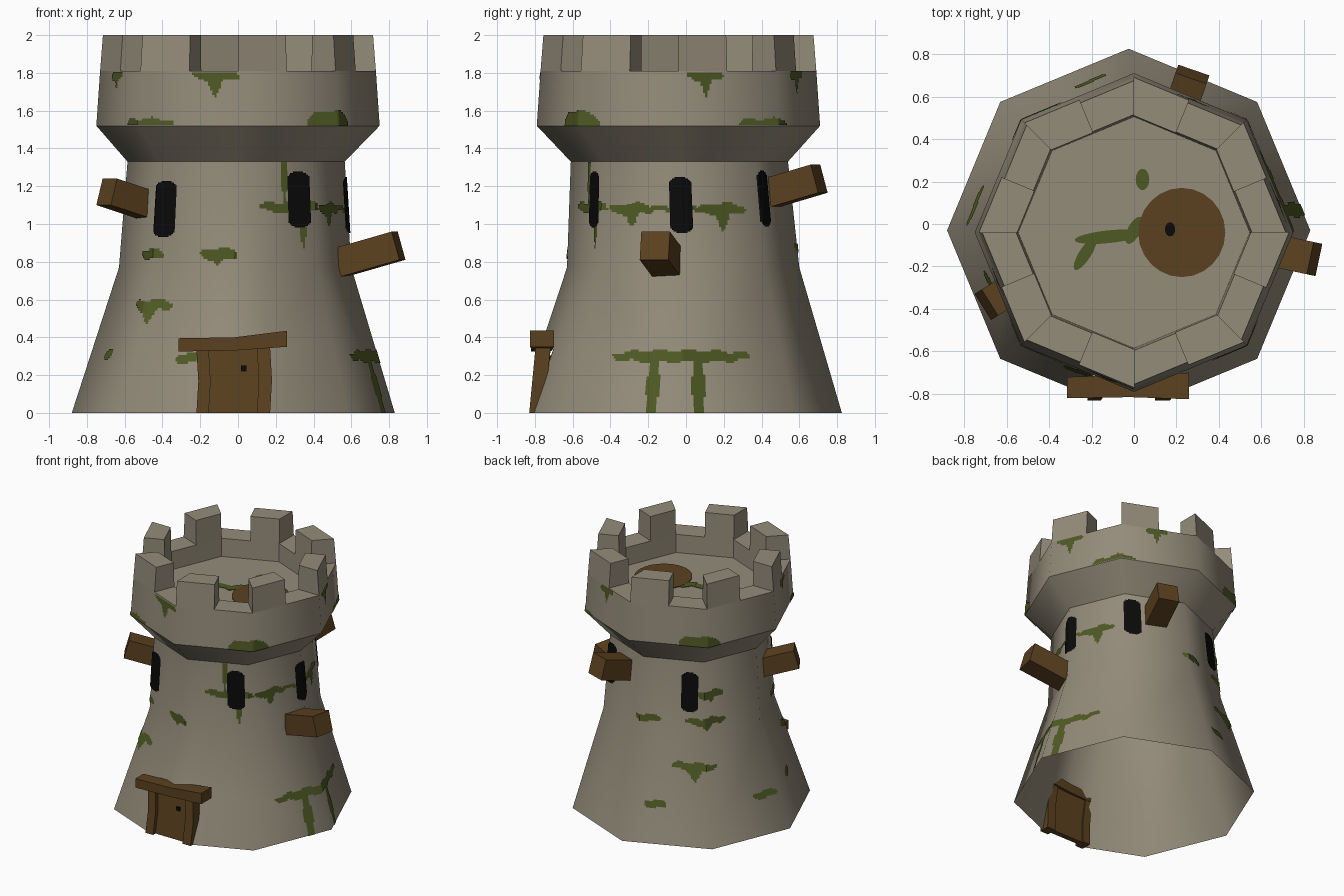
import bpy, bmesh, math
from mathutils import Vector

if "Cube" in bpy.data.objects:
    bpy.data.objects.remove(bpy.data.objects["Cube"])

def material(name, rgb):
    m = bpy.data.materials.new(name)
    m.diffuse_color = (*rgb, 1)
    m.use_nodes = True
    m.node_tree.nodes["Principled BSDF"].inputs["Base Color"].default_value = m.diffuse_color
    return m

STONE = material("stone", (0.296, 0.262, 0.195))
WOOD = material("wood", (0.105, 0.053, 0.014))
MOSS = material("moss", (0.077, 0.100, 0.017))
BLACK = material("black", (0.003, 0.003, 0.003))

# Tower profile: z, centre x, centre y, corner radius
PROFILE = [(0, -.025, -.03, .855), (.77, -.015, -.015, .615), (1.33, -.01, -.035, .575),
           (1.52, 0, -.04, .75), (1.81, 0, -.04, .73)]
FLOOR_Z = 1.67
EIGHTH = math.pi / 4

def finish(name, bm, mat, smooth=False):
    me = bpy.data.meshes.new(name)
    bm.to_mesh(me)
    bm.free()
    me.materials.append(mat)
    for p in me.polygons:
        p.use_smooth = smooth
    bpy.context.collection.objects.link(bpy.data.objects.new(name, me))

def loft(rings, cap_start=True, cap_end=True):
    bm = bmesh.new()
    rows = [[bm.verts.new(p) for p in r] for r in rings]
    n = len(rows[0])
    for a, b in zip(rows, rows[1:]):
        for i in range(n):
            bm.faces.new((a[i], a[(i + 1) % n], b[(i + 1) % n], b[i]))
    if cap_start:
        bm.faces.new(rows[0][::-1])
    if cap_end:
        bm.faces.new(rows[-1])
    bmesh.ops.recalc_face_normals(bm, faces=bm.faces)
    return bm

def octagon(z, cx, cy, r):
    return [(cx + r * math.cos(i * EIGHTH), cy + r * math.sin(i * EIGHTH), z) for i in range(8)]

def surface(th, z, off=0.0):
    """Point on the eight-sided tower wall."""
    for a, b in zip(PROFILE, PROFILE[1:]):
        if z <= b[0]:
            break
    t = (z - a[0]) / (b[0] - a[0])
    cx, cy, r = (a[k] + (b[k] - a[k]) * t for k in (1, 2, 3))
    rho = r * math.cos(EIGHTH / 2) / math.cos(th % EIGHTH - EIGHTH / 2) + off
    return Vector((cx + rho * math.cos(th), cy + rho * math.sin(th), z))

# Shaft, open below, with a doorway cut in the front
bm = loft([octagon(*p) for p in PROFILE[:3]], False, False)
def front_faces(top):
    return [f for f in bm.faces if f.calc_center_median().y < -.5 and f.calc_center_median().z < top]
for co, no in (((-.19, 0, 0), (1, 0, 0)), ((.15, 0, 0), (1, 0, 0)), ((0, 0, .345), (0, 0, 1))):
    faces = front_faces(.7)
    geom = set(faces) | {e for f in faces for e in f.edges} | {v for f in faces for v in f.verts}
    bmesh.ops.bisect_plane(bm, geom=list(geom), plane_co=co, plane_no=no)
hole = [f for f in front_faces(.345) if -.19 < f.calc_center_median().x < .15
        and all(v.co.z < .35 for v in f.verts)]
bmesh.ops.delete(bm, geom=hole, context='FACES')
finish("tower_shaft", bm, STONE, True)

# Flare, crown wall, parapet top with roof floor
finish("crown_flare", loft([octagon(*p) for p in PROFILE[2:4]], False, False), STONE, True)
finish("crown_wall", loft([octagon(*p) for p in PROFILE[3:]], False, False), STONE, True)
bm = loft([octagon(*PROFILE[4]), octagon(1.81, 0, -.04, .55), octagon(FLOOR_Z, 0, -.04, .545)], False, True)
if bm.faces[:][-1].normal.z < 0:
    bmesh.ops.reverse_faces(bm, faces=bm.faces)
finish("parapet_and_roof", bm, STONE)

# Merlons: each runs from a corner to the middle of the next side
def merlon_ring(k, z, ro, ri):
    c, m = k * EIGHTH, (k + .5) * EIGHTH
    f = math.cos(EIGHTH / 2)
    return [(r * math.cos(a), -.04 + r * math.sin(a), z)
            for a, r in ((c, ro), (m, ro * f), (m, ri * f), (c, ri))]
for k in range(8):
    finish(f"merlon_{k}", loft([merlon_ring(k, 1.81, .73, .55), merlon_ring(k, 2, .715, .555)]), STONE)

# Door: panel, posts, lintel and knob, all leaning with the wall
def upright(name, x0, x1, front, depth, bend, top):
    rings = []
    for t in (0, .5, 1):
        y, dx = front + .033 * t, bend * math.sin(t * math.pi)
        rings.append([(x0 + dx, y, top * t), (x1 + dx, y, top * t),
                      (x1 + dx, y + depth, top * t), (x0 + dx, y + depth, top * t)])
    finish(name, loft(rings), WOOD)

def side_ring(x, y0, y1, z0, z1):
    return [(x, y0, z0), (x, y1, z0), (x, y1, z1), (x, y0, z1)]

upright("door_panel", -.17, .12, -.80, .04, 0, .345)
upright("door_post_left", -.22, -.155, -.83, .08, .01, .335)
upright("door_post_right", .10, .17, -.83, .08, .01, .345)
finish("door_lintel", loft([side_ring(-.315, -.82, -.72, .325, .395), side_ring(-.02, -.815, -.71, .33, .40),
                            side_ring(.26, -.825, -.70, .35, .435)]), WOOD)
finish("door_knob", loft([side_ring(x, -.786, -.777, .22, .25) for x in (.015, .045)]), BLACK)

# Beams sticking out of the wall: end centre, heading, thickness
for name, end, deg, s in (("beam_right", (.85, -.165, .885), -12, .155),
                          ("beam_left", (-.695, -.38, 1.17), 212, .145),
                          ("beam_back", (.275, .705, 1.24), 71, .155)):
    a = math.radians(deg)
    d = Vector((math.cos(a), math.sin(a), .28)).normalized()
    q = d.to_track_quat('X', 'Z')
    finish(name, loft([[Vector(end) - d * back + q @ Vector((0, y * s / 2, z * s / 2))
                        for y, z in ((-1, -1), (1, -1), (1, 1), (-1, 1))] for back in (.34, 0)]), WOOD)

# Painted patches that follow the wall, made of small cells
def patch(bm, deg, z0, half_w, down, up, test, off, step):
    th0 = math.radians(deg)
    r = (surface(th0, z0).xy - Vector((0, -.03))).length
    lo, hi = (1.52, 1.81) if z0 > 1.4 else (0, 1.33)
    verts = {}
    for i in range(int(2 * half_w / step) + 1):
        for j in range(int((up + down) / step) + 1):
            u, v = i * step - half_w, j * step - down
            if z0 + v < lo or z0 + v + step > hi or not test(u + step / 2, v + step / 2):
                continue
            quad = []
            for key in ((i, j), (i + 1, j), (i + 1, j + 1), (i, j + 1)):
                if key not in verts:
                    verts[key] = bm.verts.new(surface(th0 + (key[0] * step - half_w) / r,
                                                      z0 + key[1] * step - down, off))
                quad.append(verts[key])
            bm.faces.new(quad)

# Windows: angle and centre height
def window_shape(u, v):
    return abs(u) < .06 and (abs(v) < .115 or math.hypot(u * .75, abs(v) - .105) < .045)
bm = bmesh.new()
for deg, z in ((0, 1.10), (50, 1.135), (125, 1.10), (230, 1.08), (306, 1.13)):
    patch(bm, deg, z, .06, .156, .15, window_shape, .008, .008)
finish("windows", bm, BLACK)

# Moss: a thin band with a tapering drip below it
def add_moss(bm, deg, z, w, drip, h=.055):
    def shape(u, v):
        s = abs(2 * u / w)
        if s < 1 and abs(v - .008 * math.sin(u * 40)) < h / 2 * math.sqrt(1 - s ** 3):
            return True
        return drip > 0 and 0 < -v < drip and abs(u) < .2 * w * (1 + v / drip) ** .8
    patch(bm, deg, z, w / 2, max(h, drip), h, shape, .005, .012)

# Angle, height, width, drip length
SHAFT_MOSS = [(228, .57, .27, .1), (221, .84, .21, 0), (261, .84, .21, .06), (299, 1.09, .3, 0),
              (308, 1.09, .2, .22), (332, 1.08, .15, .07), (-28, 1.08, .24, .1), (23, 1.08, .26, .12),
              (250, .29, .14, 0), (200, .31, .1, 0), (140, 1.08, .22, .06), (95, .88, .2, 0),
              (137, .88, .32, .07), (128, .56, .34, .11), (105, .28, .16, 0), (171, .28, .2, 0)]
CROWN_MOSS = [(228, 1.53, .34, 0), (40, 1.53, .32, 0), (260, 1.79, .27, .12),
              (200, 1.79, .14, .08), (12, 1.79, .2, .12), (66, 1.79, .16, .1)]
bm = bmesh.new()
for row in SHAFT_MOSS + CROWN_MOSS:
    add_moss(bm, *row)
for deg in (313, 131):                      # low domes on the crown
    add_moss(bm, deg, 1.53, .3, 0, .13)
add_moss(bm, 0, 1.08, .6, 0, .03)           # long bands on the right side
add_moss(bm, 0, .30, .8, 0, .06)
for deg in (-11, 7):                        # runs down to the ground
    patch(bm, deg, .3, .05, .3, 0, lambda u, v: abs(u) < .03 + .008 * math.sin(v * 30), .005, .012)
patch(bm, 298, 1.1, .03, 0, .23, lambda u, v: abs(u) < .008 + .06 * v, .005, .012)
finish("wall_moss", bm, MOSS)

# Roof: round hatch, its handle and moss
def plate(name, mat, top, cx, cy, rx, ry, turn=0):
    def ring(z):
        c, s = math.cos(turn), math.sin(turn)
        pts = [(rx * math.cos(i * math.tau / 24), ry * math.sin(i * math.tau / 24)) for i in range(24)]
        return [(cx + x * c - y * s, cy + x * s + y * c, z) for x, y in pts]
    finish(name, loft([ring(FLOOR_Z + .0005), ring(FLOOR_Z + top)]), mat)

plate("roof_hatch", WOOD, .006, .225, -.04, .205, .21)
plate("hatch_handle", BLACK, .009, .17, -.025, .024, .033)
plate("roof_moss_spot", MOSS, .004, .04, .21, .032, .05)
plate("roof_moss_streak", MOSS, .004, -.12, -.06, .16, .03, .1)
plate("roof_moss_tail", MOSS, .003, -.23, -.14, .09, .028, 1)
plate("roof_moss_end", MOSS, .005, 0, -.03, .07, .03, 1.1)
